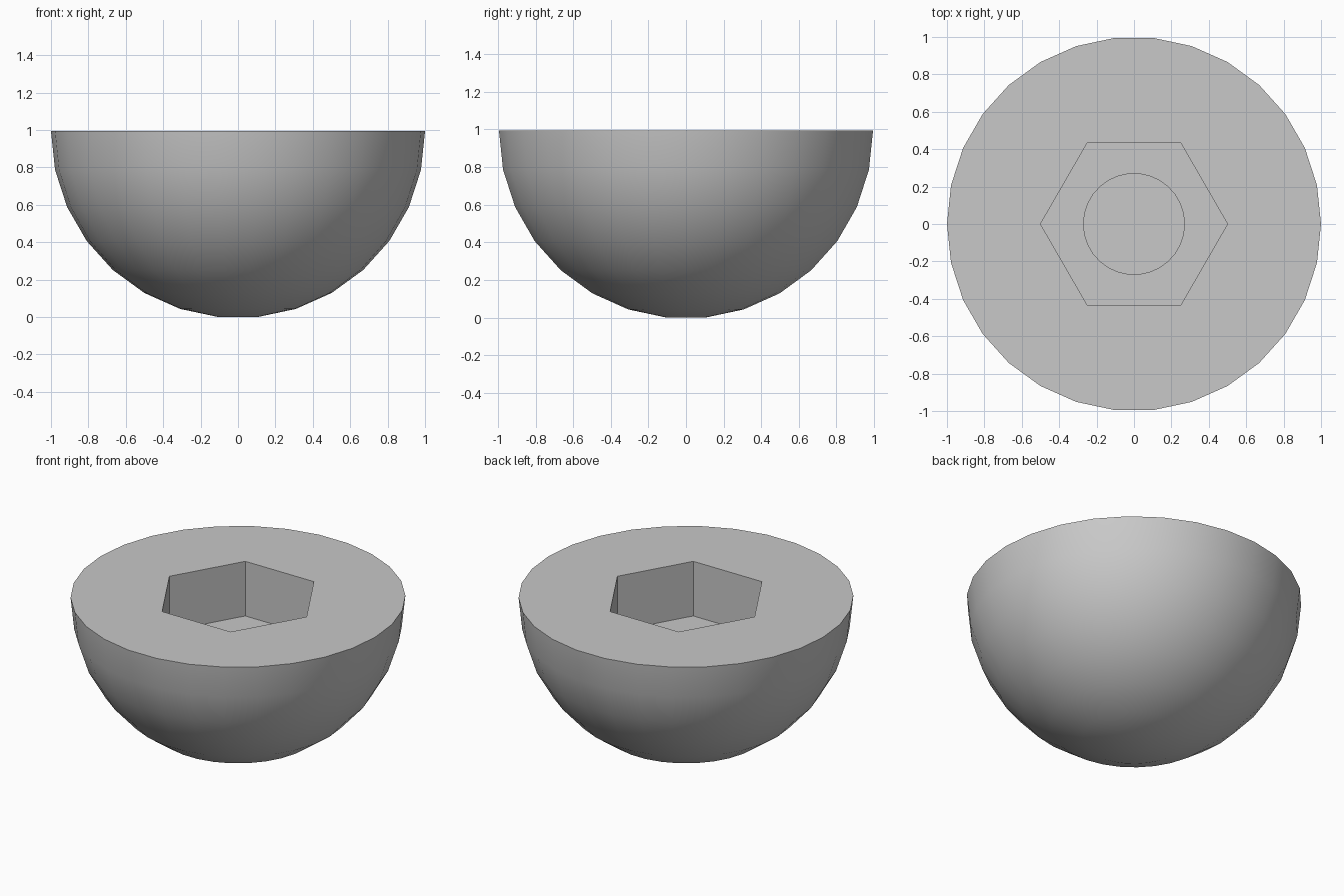
import bpy, bmesh
from math import sin, cos, radians, tau
from mathutils import Vector

cube = bpy.data.objects.get("Cube")
if cube:
    bpy.data.objects.remove(cube, do_unlink=True)

SIDES = 30
TOP = cos(radians(6))      # flat base disc trims the dome slightly
POCKET_FLOOR = TOP - 0.36
BORE_FLOOR = 0.25

bm = bmesh.new()


def ring(radius, z, sides):
    return [bm.verts.new((radius * cos(tau * i / sides),
                          radius * sin(tau * i / sides), z)) for i in range(sides)]


def wall(a, b):
    n = len(a)
    for i in range(n):
        j = (i + 1) % n
        bm.faces.new((a[i], a[j], b[j], b[i]))


def loop_edges(loop):
    return [bm.edges.get((loop[i - 1], loop[i])) for i in range(len(loop))]


def flat_ring(outer, inner):
    bmesh.ops.triangle_fill(bm, use_beauty=True, use_dissolve=False,
                            edges=loop_edges(outer) + loop_edges(inner),
                            normal=Vector((0, 0, 1)))


# Domed shell, from the rim down to the small flat base
dome = [ring(cos(radians(a)), TOP - sin(radians(a)), SIDES) for a in range(0, 90, 12)]
for upper, lower in zip(dome, dome[1:]):
    wall(upper, lower)
bm.faces.new(dome[-1])

# Hexagonal pocket
hex_top, hex_floor = ring(0.5, TOP, 6), ring(0.5, POCKET_FLOOR, 6)
wall(hex_top, hex_floor)

# Round blind bore
bore_top, bore_floor = ring(0.27, POCKET_FLOOR, SIDES), ring(0.27, BORE_FLOOR, SIDES)
wall(bore_top, bore_floor)
bm.faces.new(bore_floor)

# Flat top and pocket floor
flat_ring(dome[0], hex_top)
flat_ring(hex_floor, bore_top)
bmesh.ops.recalc_face_normals(bm, faces=bm.faces[:])

mesh = bpy.data.meshes.new("domed_knob")
bm.to_mesh(mesh)
bm.free()
knob = bpy.data.objects.new("domed_knob", mesh)
bpy.context.collection.objects.link(knob)

# Plain grey
grey = bpy.data.materials.new("light_grey")
grey.use_nodes = True
colour = (0.58, 0.58, 0.58, 1)
grey.diffuse_color = colour
for node in grey.node_tree.nodes:
    if node.type == "BSDF_PRINCIPLED":
        node.inputs["Base Color"].default_value = colour
mesh.materials.append(grey)

bpy.ops.object.select_all(action="DESELECT")
knob.select_set(True)
bpy.context.view_layer.objects.active = knob
bpy.ops.object.shade_smooth_by_angle(angle=radians(30))
